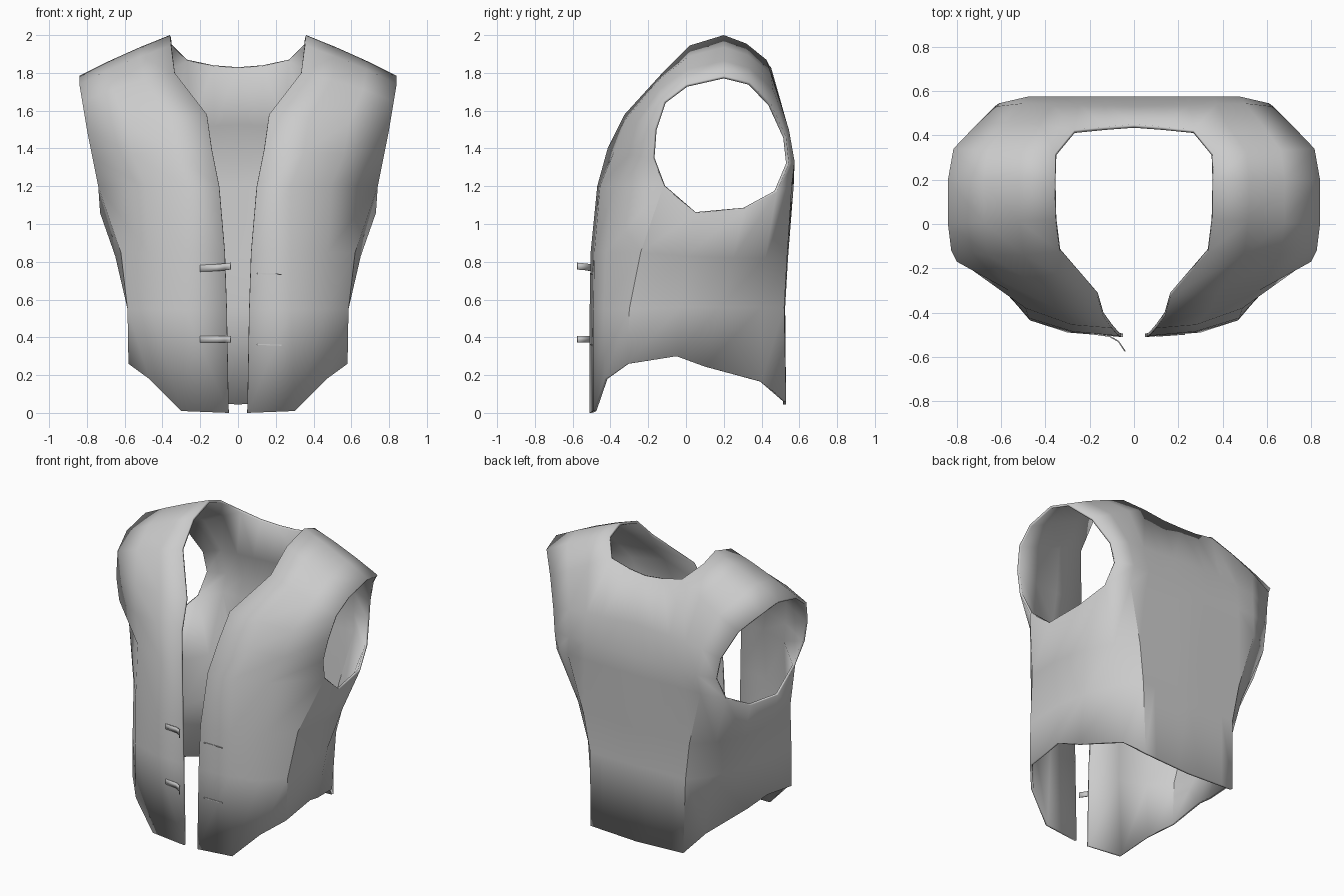
import bpy, bmesh
from mathutils import Vector

if "Cube" in bpy.data.objects:
    bpy.data.objects.remove(bpy.data.objects["Cube"])


def lerp_row(a, b, n, bulge=(0, 0, 0)):
    """n points from a to b, bowed by bulge in the middle."""
    a, b, g = Vector(a), Vector(b), Vector(bulge)
    return [a.lerp(b, i / (n - 1)) + g * 4 * (i / (n - 1)) * (1 - i / (n - 1)) for i in range(n)]


def smooth(obj, angle=0.6):
    bpy.ops.object.select_all(action='DESELECT')
    obj.select_set(True)
    bpy.context.view_layer.objects.active = obj
    bpy.ops.object.shade_smooth_by_angle(angle=angle)


def make_object(name, grids):
    """Skins each grid of points and welds the grids together."""
    bm = bmesh.new()
    for rows in grids:
        vs = [[bm.verts.new(p) for p in r] for r in rows]
        for lo, hi in zip(vs, vs[1:]):
            for c in range(len(lo) - 1):
                bm.faces.new((lo[c], lo[c + 1], hi[c + 1], hi[c]))
    bmesh.ops.remove_doubles(bm, verts=bm.verts, dist=0.0005)
    me = bpy.data.meshes.new(name)
    bm.to_mesh(me)
    bm.free()
    obj = bpy.data.objects.new(name, me)
    bpy.context.collection.objects.link(obj)
    return obj


def thicken(obj, t, offset=-1):
    s = obj.modifiers.new("thickness", 'SOLIDIFY')
    s.thickness, s.offset = t, offset


# Torso half-sections from front opening, round the side, to back centre
hem = [(.05, -.51, 0), (.30, -.49, .01), (.47, -.43, .18), (.58, -.31, .26), (.58, -.05, .30),
       (.53, .10, .245), (.43, .40, .165), (.35, .53, .06), (0, .53, .045)]
waist = [(.06, -.51, .55), (.28, -.49, .55), (.47, -.435, .55), (.585, -.30, .55), (.585, -.03, .56),
         (.55, .18, .56), (.46, .40, .56), (.36, .52, .56), (0, .525, .56)]
ribs = [(.07, -.505, .85), (.28, -.485, .85), (.475, -.425, .85), (.62, -.24, .85), (.65, 0, .83),
        (.615, .25, .82), (.52, .42, .82), (.40, .535, .82), (0, .54, .82)]
underarm = [(.10, -.47, 1.2), (.28, -.455, 1.2), (.49, -.38, 1.2), (.74, -.12, 1.2), (.73, .05, 1.058),
            (.705, .31, 1.08), (.64, .48, 1.17), (.50, .56, 1.2), (0, .57, 1.2)]
torso = [r[:7] + lerp_row(r[7], r[8], 5) for r in (hem, waist, ribs, underarm)]

# Back yoke, neck edge included
yoke = [(.71, .45, 1.635), (.57, .46, 1.715), (.42, .45, 1.795), (.27, .425, 1.87),
        (.13, .44, 1.84), (0, .45, 1.83)]
back_mid = [(.63, .53, 1.46)] + lerp_row((.50, .545, 1.5), (0, .535, 1.53), 5)
back_low = [(.61, .545, 1.32)] + lerp_row((.48, .575, 1.33), (0, .575, 1.33), 5)

# Front chest and shoulder strap, neck edge to armhole edge
strap = [
    torso[3][:4],
    lerp_row((.14, -.415, 1.4), (.77, -.18, 1.35), 4, (0, -.05, 0)),
    lerp_row((.165, -.325, 1.58), (.80, -.17, 1.5), 4, (0, -.045, .01)),
    lerp_row((.335, -.125, 1.8), (.825, -.12, 1.65), 4, (0, -.02, .015)),
    lerp_row((.355, .02, 1.945), (.84, 0, 1.74), 4, (0, 0, .012)),
    lerp_row((.36, .20, 2.0), (.84, .20, 1.785), 4, (0, 0, .008)),
    lerp_row((.355, .32, 1.955), (.815, .34, 1.75), 4, (0, 0, .01)),
    yoke[3::-1],
]
vest = make_object("vest_body", [torso, strap, [torso[3][6:], back_low, back_mid, yoke]])
m = vest.modifiers.new("both_sides", 'MIRROR')
m.use_clip = True
thicken(vest, .016)
smooth(vest)

# Closing tabs: curled ends on one front edge, flush welts on the other
for name, z, tilt in (("upper", .765, .012), ("lower", .39, 0)):
    path = [(-.20, -.494), (-.11, -.507), (-.07, -.53), (-.04, -.575)]
    rows = [[(x, y, z + dz + tilt * i / 3) for i, (x, y) in enumerate(path)] for dz in (-.018, .018)]
    tab = make_object(name + "_tab", [rows])
    thicken(tab, .006, 0)
    smooth(tab)
    welt = make_object(name + "_welt", [[[(.10, -.507, z - .03 + d), (.23, -.498, z - .035 + d)]
                                         for d in (0, .006)]])
    thicken(welt, .004, 0)
